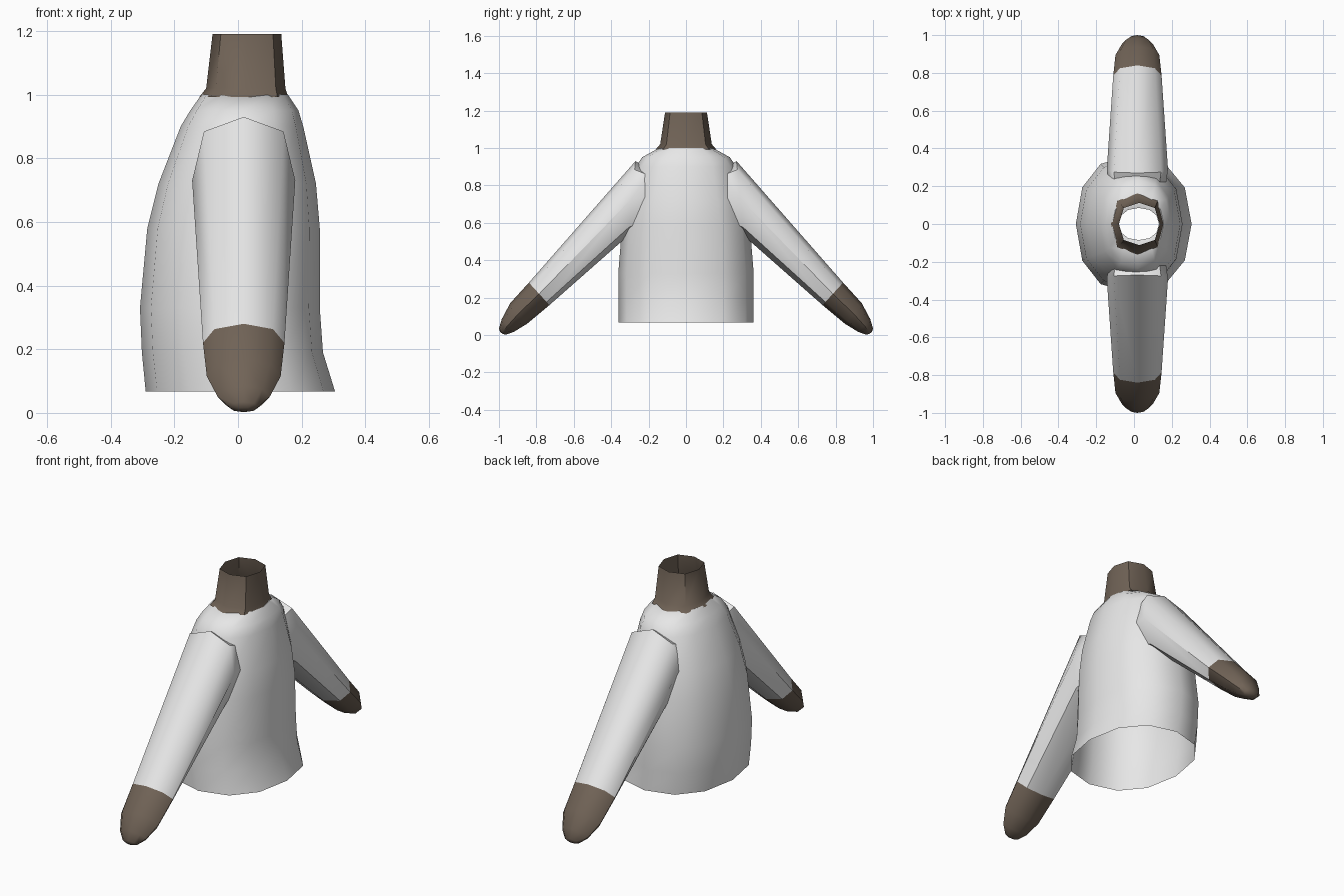
import bpy, bmesh, math
from mathutils import Vector

if "Cube" in bpy.data.objects:
    bpy.data.objects.remove(bpy.data.objects["Cube"])


def material(name, rgb):
    m = bpy.data.materials.new(name)
    m.diffuse_color = (*rgb, 1)
    m.use_nodes = True
    m.node_tree.nodes["Principled BSDF"].inputs["Base Color"].default_value = m.diffuse_color
    return m


WHITE = material("shirt white", (0.84, 0.84, 0.84))
BROWN = material("skin brown", (0.165, 0.126, 0.095))


def ring(centre, u, v, n, power=1.0):
    """Rounded n-sided section; power below 1 makes it squarer."""
    pts = []
    for i in range(n):
        a = 2 * math.pi * i / n
        c, s = math.cos(a), math.sin(a)
        c = math.copysign(abs(c) ** power, c) if abs(c) > 1e-6 else 0
        s = math.copysign(abs(s) ** power, s) if abs(s) > 1e-6 else 0
        pts.append(centre + u * c + v * s)
    return pts


def loft(name, rings, mat, cap_end=False):
    bm = bmesh.new()
    loops = [[bm.verts.new(p) for p in r] for r in rings]
    n = len(loops[0])
    for a, b in zip(loops, loops[1:]):
        for i in range(n):
            j = (i + 1) % n
            bm.faces.new((a[i], a[j], b[j], b[i]))
    if cap_end:
        bm.faces.new(loops[-1])
    bmesh.ops.recalc_face_normals(bm, faces=bm.faces)
    me = bpy.data.meshes.new(name)
    bm.to_mesh(me)
    bm.free()
    me.materials.append(mat)
    ob = bpy.data.objects.new(name, me)
    bpy.context.collection.objects.link(ob)
    bpy.context.view_layer.objects.active = ob
    ob.select_set(True)
    bpy.ops.object.shade_smooth_by_angle(angle=math.radians(50))
    ob.select_set(False)
    return ob


def level(z, x0, x1, ry, n, power):
    return ring(Vector(((x0 + x1) / 2, 0, z)), Vector(((x1 - x0) / 2, 0, 0)),
                Vector((0, ry, 0)), n, power)


# shirt body: z, back x, front x, half width; last ring is the inner neckline
body = [(0.067, -0.29, 0.305, 0.36), (0.19, -0.302, 0.267, 0.362),
        (0.33, -0.308, 0.257, 0.362), (0.58, -0.285, 0.257, 0.342),
        (0.72, -0.25, 0.245, 0.315), (0.90, -0.18, 0.205, 0.268),
        (0.95, -0.15, 0.19, 0.235), (1.0, -0.115, 0.157, 0.145),
        (0.985, -0.08, 0.132, 0.085)]
loft("shirt_body", [level(*b, 12, 0.9) for b in body], WHITE)

# open neck
neck = [(0.992, -0.122, 0.158, 0.162), (1.02, -0.10, 0.149, 0.138),
        (1.19, -0.08, 0.136, 0.112)]
loft("neck", [level(*b, 8, 0.8) for b in neck], BROWN)


# arms: top (y, z), bottom (y, z), half width, squareness
def arm_ring(side, top, bottom, w, power):
    t = Vector((0, side * top[0], top[1]))
    b = Vector((0, side * bottom[0], bottom[1]))
    return ring((t + b) / 2 + Vector((0.018, 0, 0)), (t - b) / 2,
                Vector((w, 0, 0)), 8, power)


sleeve = [((0.20, 0.89), (0.21, 0.58), 0.15, 0.75),
          ((0.27, 0.93), (0.31, 0.53), 0.162, 0.75),
          ((0.84, 0.28), (0.73, 0.16), 0.128, 0.95)]
hand = [((0.84, 0.28), (0.73, 0.16), 0.128, 0.95),
        ((0.94, 0.17), (0.85, 0.06), 0.116, 0.95),
        ((0.985, 0.085), (0.92, 0.017), 0.082, 0.95),
        ((1.0, 0.035), (0.962, 0.002), 0.045, 1),
        ((0.995, 0.018), (0.98, 0.005), 0.018, 1)]
for side, label in ((1, "left"), (-1, "right")):
    loft(label + "_sleeve", [arm_ring(side, *r) for r in sleeve], WHITE)
    loft(label + "_hand", [arm_ring(side, *r) for r in hand], BROWN, True)
